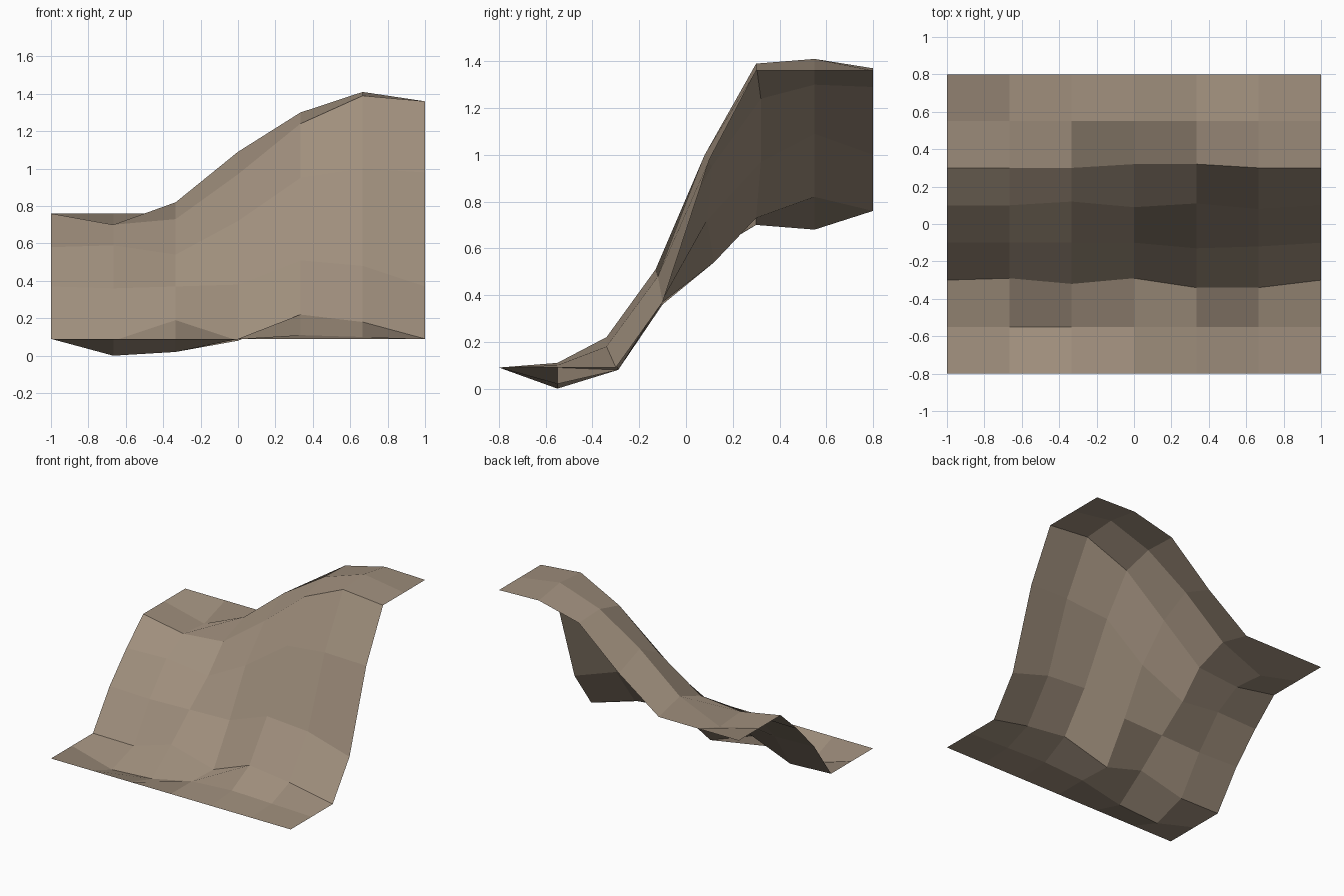
import bpy
import bmesh

# Remove the default cube only
default_cube = bpy.data.objects.get("Cube")
if default_cube:
    bpy.data.objects.remove(default_cube, do_unlink=True)


def make_material(name, colour):
    """Plain flat material, visible both in the viewport and in a render."""
    material = bpy.data.materials.new(name)
    material.use_nodes = True
    material.diffuse_color = colour
    shader = material.node_tree.nodes["Principled BSDF"]
    shader.inputs["Base Color"].default_value = colour
    shader.inputs["Roughness"].default_value = 0.9
    return material


# Cross-sections running from right to left: resting depth, then heights in hundredths
SECTIONS = [
    (-0.80, (9, 9, 9, 9, 9, 9, 9)),
    (-0.55, (9, 0, 2, 9, 11, 10, 9)),
    (-0.30, (9, 8, 19, 8, 22, 18, 9)),
    (-0.10, (37, 36, 37, 38, 51, 48, 37)),
    (0.10, (58, 59, 54, 72, 95, 100, 98)),
    (0.30, (76, 70, 73, 97, 124, 139, 136)),
    (0.55, (76, 68, 82, 109, 130, 141, 136)),
    (0.80, (76, 76, 76, 100, 129, 137, 136)),
]

# Depth shifts, in hundredths, of the rough rock face; outer edges stay straight
ROCK_SHIFTS = {
    -0.30: (0, 1, -2, 1, -4, -4, 0),
    -0.10: (0, 0, 0, 0, -3, -2, 0),
    0.10: (0, 0, 2, -1, 1, -2, 0),
    0.30: (0, 0, 0, 2, 2, 0, 0),
}


def build_terrain(name, material):
    """Loft the cross-sections into an open sheet of quads."""
    bm = bmesh.new()
    rows = []
    for depth, heights in SECTIONS:
        shifts = ROCK_SHIFTS.get(depth, [0] * len(heights))
        columns = len(heights) - 1
        rows.append([
            bm.verts.new((2 * i / columns - 1, depth + shift / 100, height / 100))
            for i, (height, shift) in enumerate(zip(heights, shifts))
        ])

    # Bridge each pair of neighbouring sections, facing upward
    for near, far in zip(rows, rows[1:]):
        for i in range(len(near) - 1):
            face = bm.faces.new((near[i], near[i + 1], far[i + 1], far[i]))
            face.smooth = False

    mesh = bpy.data.meshes.new(name)
    bm.to_mesh(mesh)
    bm.free()
    mesh.materials.append(material)
    terrain = bpy.data.objects.new(name, mesh)
    bpy.context.collection.objects.link(terrain)
    return terrain


# Cliff slope rising from the low front ledge to the uneven back ridge
earth = make_material("earth_brown", (0.35, 0.275, 0.205, 1.0))
build_terrain("cliff_slope", earth)
